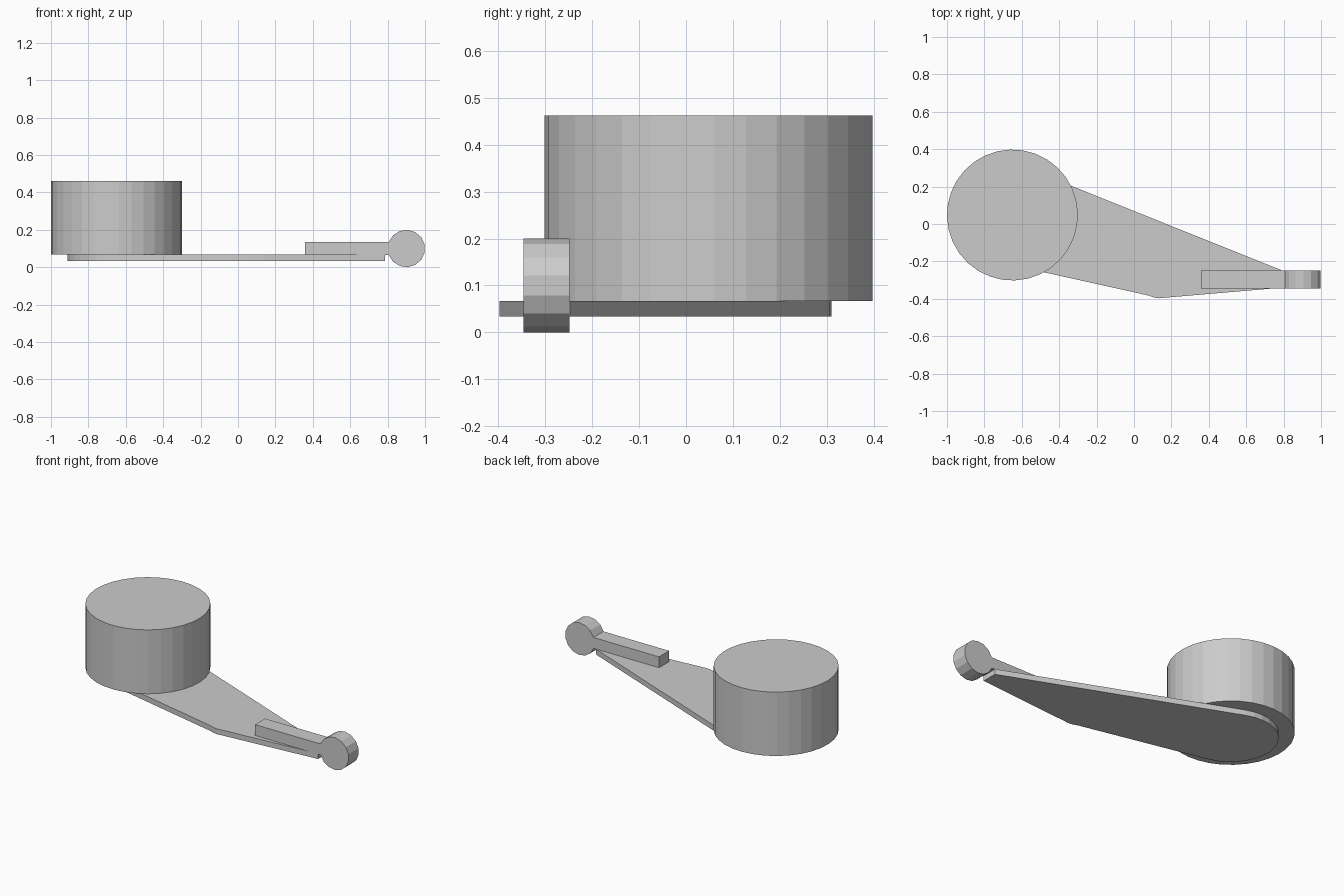
import bpy, bmesh
from math import cos, sin, radians
from mathutils import Vector

if "Cube" in bpy.data.objects:
    bpy.data.objects.remove(bpy.data.objects["Cube"])


def arc(cx, cy, r, a0, a1, n):
    """Points on an arc, angles in degrees, ends included."""
    return [(cx + r * cos(radians(a0 + (a1 - a0) * i / n)),
             cy + r * sin(radians(a0 + (a1 - a0) * i / n))) for i in range(n + 1)]


def extrude_profile(name, pts, place, depth):
    """Flat outline placed in space, then extruded along depth."""
    bm = bmesh.new()
    face = bm.faces.new([bm.verts.new(place(a, b)) for a, b in pts])
    ext = bmesh.ops.extrude_face_region(bm, geom=[face], use_keep_orig=True)
    verts = [g for g in ext["geom"] if isinstance(g, bmesh.types.BMVert)]
    bmesh.ops.translate(bm, verts=verts, vec=Vector(depth))
    bmesh.ops.recalc_face_normals(bm, faces=bm.faces)
    mesh = bpy.data.meshes.new(name)
    bm.to_mesh(mesh)
    bm.free()
    obj = bpy.data.objects.new(name, mesh)
    bpy.context.collection.objects.link(obj)
    return obj


CX, CY = -0.65, 0.048     # shared centre of the drum and the plate's round end
Z0, Z1 = 0.034, 0.067     # plate bottom and top

# Large drum
extrude_profile("drum", arc(CX, CY, 0.35, 2, 350.75, 31),
                lambda x, y: (x, y, Z1), (0, 0, 0.395))

# Tapered base plate: round end, narrow tip, soft bend on the front edge
plate = arc(CX, CY, 0.262, 68, 257.4, 16)
plate += [(0.08, -0.383), (0.11, -0.394), (0.135, -0.397), (0.165, -0.394),
          (0.786, -0.341), (0.786, -0.246)]
extrude_profile("base_plate", plate, lambda x, y: (x, y, Z0), (0, 0, Z1 - Z0))

# Lever bar ending in a round disc, one side profile
lever = arc(0.9, 0.1, 0.1, -160, 160, 13)
lever += [(0.358, 0.134), (0.358, Z1)]
extrude_profile("lever", lever, lambda x, z: (x, -0.346, z), (0, 0.098, 0))
